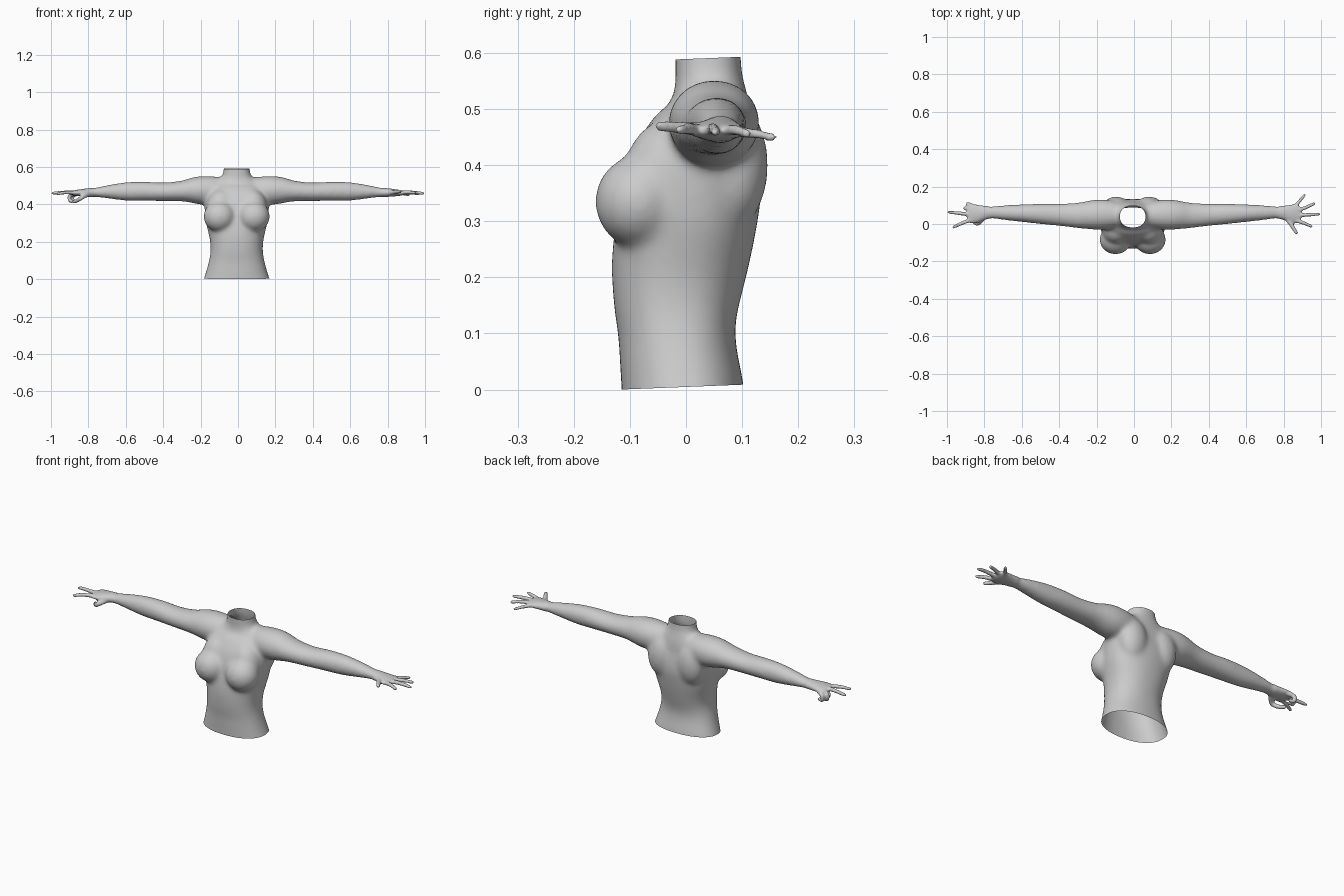
import bpy, bmesh, math
from mathutils import Vector, Matrix

if "Cube" in bpy.data.objects:
    bpy.data.objects.remove(bpy.data.objects["Cube"])

CX = -0.007  # torso axis
bm = bmesh.new()


def spline(rows, steps=4):
    """Catmull-Rom resampling of rows (x, y, z, side radius, other radius)."""
    out = []
    for i in range(len(rows) - 1):
        a, b, c, d = (rows[max(0, min(len(rows) - 1, i + k))] for k in (-1, 0, 1, 2))
        for s in range(steps):
            t = s / steps
            out.append([0.5 * (2 * q + (r - p) * t + (2 * p - 5 * q + 4 * r - u) * t * t
                               + (3 * q - p - 3 * r + u) * t ** 3)
                        for p, q, r, u in zip(a, b, c, d)])
    return out + [list(rows[-1])]


def tube(rows, sides=24, power=2.0):
    """Closed loft; the first radius lies along y, the second across it."""
    rows = spline(rows)
    pts = [Vector(r[:3]) for r in rows]
    rings = []
    for i, r in enumerate(rows):
        axis = (pts[min(i + 1, len(pts) - 1)] - pts[max(i - 1, 0)]).normalized()
        side = Vector((0, 1, 0))
        side = (side - axis * side.dot(axis)).normalized()
        other = axis.cross(side)
        ring = []
        for k in range(sides):
            a = 2 * math.pi * k / sides
            c, s = math.cos(a), math.sin(a)
            u = math.copysign(abs(c) ** (2 / power), c) * r[3]
            v = math.copysign(abs(s) ** (2 / power), s) * r[4]
            ring.append(bm.verts.new(pts[i] + side * u + other * v))
        rings.append(ring)
    for r0, r1 in zip(rings, rings[1:]):
        for k in range(sides):
            j = (k + 1) % sides
            bm.faces.new((r0[k], r0[j], r1[j], r1[k]))
    bm.faces.new(rings[0][::-1])
    bm.faces.new(rings[-1])


def ball(centre, radii):
    m = Matrix.Translation(centre) @ Matrix.Diagonal((*radii, 1))
    bmesh.ops.create_uvsphere(bm, u_segments=32, v_segments=20, radius=1, matrix=m)


def finger(points, r=0.0115):
    n = len(points) - 1
    rows = [(*p, r * (1 - 0.25 * i / n), r * (1 - 0.25 * i / n)) for i, p in enumerate(points)]
    a, b = Vector(points[-2]), Vector(points[-1])
    rows[-1] = (*b, r * 0.35, r * 0.35)
    rows.insert(-1, (*(b - (b - a).normalized() * 0.009), r * 0.72, r * 0.72))
    tube(rows, 12)


# torso and neck: z, half width, front y, back y
torso = [(-.04, .19, -.112, .107), (0, .177, -.115, .103), (.05, .161, -.118, .093),
         (.1, .148, -.121, .088), (.15, .14, -.129, .094), (.2, .142, -.133, .105),
         (.25, .152, -.131, .116), (.3, .164, -.121, .126), (.35, .17, -.113, .134),
         (.4, .172, -.098, .135), (.45, .162, -.068, .129), (.49, .14, -.037, .12),
         (.53, .1, -.022, .108), (.56, .075, -.019, .1), (.63, .067, -.021, .097)]
tube([(CX, (f + b) / 2, z, (b - f) / 2, w) for z, w, f, b in torso], 40, 2.25)

for s in (-1, 1):
    # breasts, upper chest and shoulder blades
    ball((CX + s * .092, -.084, .335), (.086, .079, .083))
    ball((CX + s * .085, -.035, .38), (.078, .076, .1))
    ball((CX + s * .088, .088, .4), (.075, .059, .11))
    # arm and palm: x, y, z, depth radius, height radius
    arm = [(.05, .05, .475, .06, .066), (.13, .05, .475, .078, .075), (.19, .05, .475, .082, .077),
           (.24, .048, .475, .077, .07), (.3, .046, .471, .069, .056), (.4, .049, .467, .06, .05),
           (.5, .054, .47, .055, .052), (.6, .058, .469, .048, .05), (.7, .061, .467, .04, .036),
           (.76, .062, .464, .034, .026), (.8, .06, .463, .038, .023),
           (.84, .056, .462, .049, .019), (.875, .054, .461, .051, .014), (.892, .054, .461, .038, .008)]
    tube([(s * x, *rest) for x, *rest in arm])

# open hand
finger([(.865, .02, .462), (.91, .004, .465), (.955, -.015, .462)])
finger([(.875, .045, .463), (.94, .05, .464), (.997, .053, .457)])
finger([(.87, .07, .462), (.92, .089, .462), (.97, .112, .455)])
finger([(.855, .088, .46), (.885, .122, .456), (.917, .16, .448)], .0105)
finger([(.805, .045, .46), (.838, .0, .466), (.872, -.053, .47)], .0135)

# hand with two fingers stretched and the others curled
finger([(-.865, .025, .462), (-.92, .004, .463), (-.972, -.02, .455)])
finger([(-.875, .05, .463), (-.94, .058, .464), (-.997, .064, .459)])
finger([(-.865, .075, .457), (-.9, .083, .447), (-.898, .082, .418), (-.865, .078, .418)])
finger([(-.855, .093, .456), (-.886, .107, .445), (-.884, .105, .418), (-.855, .098, .42)])
finger([(-.8, .04, .455), (-.835, .003, .437), (-.86, .018, .42), (-.885, .05, .412)], .0135)

bmesh.ops.recalc_face_normals(bm, faces=bm.faces)
mesh = bpy.data.meshes.new("upper_body")
bm.to_mesh(mesh)
bm.free()
body = bpy.data.objects.new("upper_body", mesh)
bpy.context.collection.objects.link(body)
bpy.context.view_layer.objects.active = body
body.select_set(True)

# fuse all parts into one skin
fuse = body.modifiers.new("fuse", 'REMESH')
fuse.mode = 'VOXEL'
fuse.voxel_size = 0.006
bpy.ops.object.modifier_apply(modifier="fuse")

# soften the joins, then cut the neck and waist open
bm = bmesh.new()
bm.from_mesh(body.data)
for i in range(30):
    soft = [v for v in bm.verts if abs(v.co.x) < (0.78 if i < 28 else 2)]
    bmesh.ops.smooth_vert(bm, verts=soft, factor=0.5, use_axis_x=True, use_axis_y=True, use_axis_z=True)
for co, no in (((0, 0, .589), (0, -.04, 1)), ((0, -.115, 0), (0, .04, -1))):
    geom = bm.verts[:] + bm.edges[:] + bm.faces[:]
    bmesh.ops.bisect_plane(bm, geom=geom, plane_co=co, plane_no=no, clear_outer=True)
bm.to_mesh(body.data)
bm.free()
bpy.ops.object.shade_smooth()
